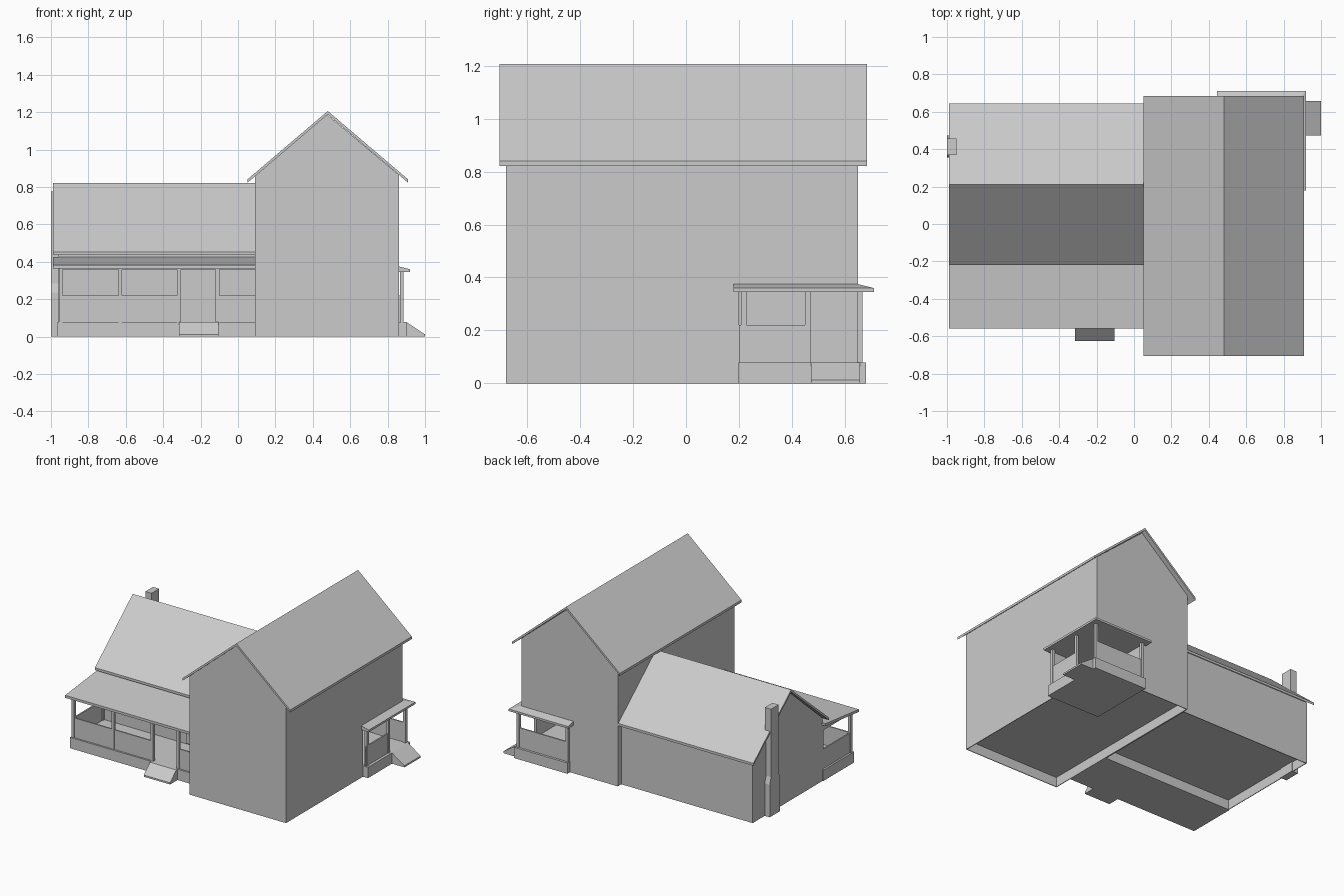
import bpy, bmesh

cube = bpy.data.objects.get("Cube")
if cube:
    bpy.data.objects.remove(cube, do_unlink=True)

# Single plain grey for the whole house
GREY = (0.6, 0.6, 0.6, 1)
mat = bpy.data.materials.new("plain_grey")
mat.use_nodes = True
mat.diffuse_color = GREY
mat.node_tree.nodes["Principled BSDF"].inputs["Base Color"].default_value = GREY


def prism(name, profile, axis, a, b):
    """Extrude a closed profile along X (profile is y,z) or Y (profile is x,z)."""
    bm = bmesh.new()
    rings = []
    for h in (a, b):
        rings.append([bm.verts.new((h, p, z) if axis == "X" else (p, h, z)) for p, z in profile])
    n = len(profile)
    bm.faces.new(rings[0])
    bm.faces.new(rings[1][::-1])
    for i in range(n):
        j = (i + 1) % n
        bm.faces.new((rings[0][j], rings[0][i], rings[1][i], rings[1][j]))
    bmesh.ops.recalc_face_normals(bm, faces=bm.faces)
    mesh = bpy.data.meshes.new(name)
    bm.to_mesh(mesh)
    bm.free()
    mesh.materials.append(mat)
    ob = bpy.data.objects.new(name, mesh)
    bpy.context.collection.objects.link(ob)
    return ob


def box(name, x, y, z):
    return prism(name, [(x[0], z[0]), (x[1], z[0]), (x[1], z[1]), (x[0], z[1])], "Y", *y)


def cut(target, cutter):
    """Subtract the cutter from the target and remove the cutter."""
    mod = target.modifiers.new("cut", "BOOLEAN")
    mod.operation = "DIFFERENCE"
    mod.solver = "EXACT"
    mod.object = cutter
    bpy.context.view_layer.objects.active = target
    bpy.ops.object.modifier_apply(modifier=mod.name)
    bpy.data.objects.remove(cutter, do_unlink=True)


def gable_body(name, axis, lo, hi, eave, ridge, a, b):
    mid = (lo + hi) / 2
    return prism(name, [(lo, 0), (hi, 0), (hi, eave), (mid, ridge), (lo, eave)], axis, a, b)


def gable_roof(name, axis, lo, hi, eave, ridge, a, b, t=0.018):
    mid = (lo + hi) / 2
    return prism(name, [(lo, eave), (mid, ridge), (hi, eave),
                        (hi, eave - t), (mid, ridge - t), (lo, eave - t)], axis, a, b)


DECK, RAIL, LID = 0.078, 0.22, 0.35

# Tall wing, hollow below the floor and open at the back corner porch
tall = gable_body("tall_wing_walls", "Y", 0.09, 0.86, 0.864, 1.188, -0.68, 0.65)
cut(tall, box("floor_cutter", (0.095, 0.855), (-0.675, 0.645), (-0.1, 0.07)))
cut(tall, box("porch_cutter", (0.475, 1.0), (0.2, 0.8), (0.03, LID)))
gable_roof("tall_wing_roof", "Y", 0.05, 0.91, 0.84, 1.206, -0.705, 0.685)

# Low wing
low = gable_body("low_wing_walls", "X", -0.185, 0.61, 0.458, 0.802, -0.96, 0.092)
cut(low, box("floor_cutter", (-0.955, 0.085), (-0.18, 0.605), (-0.1, 0.07)))
gable_roof("low_wing_roof", "X", -0.22, 0.645, 0.453, 0.82, -0.99, 0.1)

# Front porch: deck, sloping roof, beams
box("front_porch_deck", (-0.965, 0.095), (-0.54, -0.185), (0, DECK))
prism("front_porch_roof", [(-0.56, 0.365), (-0.56, 0.383), (-0.18, 0.425), (-0.18, 0.407)],
      "X", -0.99, 0.095)
box("front_porch_beam", (-0.957, 0.095), (-0.532, -0.512), (0.36, 0.38))
prism("side_porch_beam", [(-0.53, 0.36), (-0.185, 0.36), (-0.185, 0.41), (-0.53, 0.372)],
      "X", -0.957, -0.937)

# Front porch posts and half walls
for i, x in enumerate((-0.947, -0.63, -0.315, -0.11)):
    box(f"front_porch_post_{i + 1}", (x - 0.01, x + 0.01), (-0.532, -0.512), (DECK, 0.37))
box("front_porch_wall_post", (-0.957, -0.937), (-0.205, -0.185), (DECK, 0.37))
for i, span in enumerate(((-0.947, -0.63), (-0.63, -0.315), (-0.11, 0.092))):
    box(f"front_half_wall_{i + 1}", span, (-0.527, -0.517), (DECK, RAIL))
box("side_half_wall", (-0.952, -0.942), (-0.522, -0.185), (DECK, RAIL))

# Front door plate and entry step
box("front_door", (-0.28, -0.15), (-0.193, -0.184), (0.085, 0.345))
prism("front_step", [(-0.54, 0), (-0.54, DECK), (-0.555, DECK), (-0.625, 0.012), (-0.625, 0)],
      "X", -0.315, -0.105)

# Corner porch: deck, roof with sloping edges, posts, half walls, step
box("corner_porch_deck", (0.473, 0.9), (0.198, 0.68), (0, DECK))
roof = box("corner_porch_roof", (0.445, 0.92), (0.18, 0.71), (0.345, 0.36))
bm = bmesh.new()
bm.from_mesh(roof.data)
top = max(bm.faces, key=lambda f: f.calc_center_median().z)
cap = bmesh.ops.extrude_face_region(bm, geom=[top])["geom"]
bmesh.ops.delete(bm, geom=[top], context="FACES_ONLY")
for v in (g for g in cap if isinstance(g, bmesh.types.BMVert)):
    v.co.z = 0.375
    v.co.x = min(v.co.x, 0.86)
    v.co.y = min(v.co.y, 0.65)
bm.to_mesh(roof.data)
bm.free()
for i, (x, y) in enumerate(((0.876, 0.218), (0.876, 0.46), (0.876, 0.658), (0.487, 0.658))):
    box(f"corner_porch_post_{i + 1}", (x - 0.01, x + 0.01), (y - 0.01, y + 0.01), (DECK, LID))
box("corner_half_wall_right", (0.871, 0.881), (0.2, 0.46), (DECK, RAIL))
box("corner_half_wall_back", (0.477, 0.876), (0.653, 0.663), (DECK, RAIL))
prism("corner_step", [(0.9, 0), (0.9, DECK), (1.0, 0.012), (1.0, 0)], "Y", 0.472, 0.658)

# Chimney: wide base, shoulders, narrow stack
prism("chimney", [(0.355, 0), (0.472, 0), (0.472, 0.235), (0.457, 0.285), (0.457, 0.775),
                  (0.37, 0.775), (0.37, 0.285), (0.355, 0.235)], "X", -1.0, -0.95)
